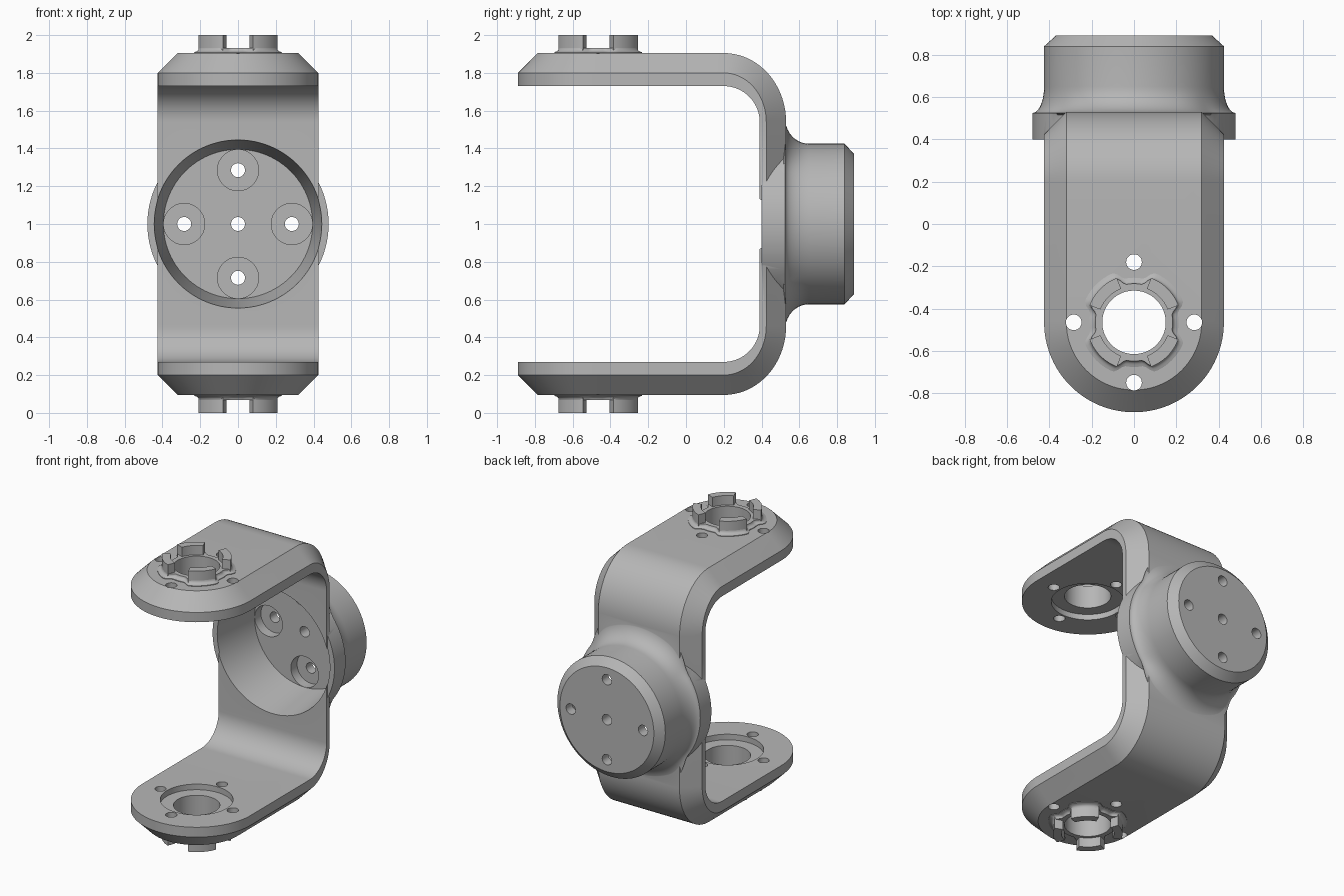
import bpy, bmesh
from math import sin, cos, pi, radians
from mathutils import Vector

if "Cube" in bpy.data.objects:
    bpy.data.objects.remove(bpy.data.objects["Cube"], do_unlink=True)

HUB_Y = -0.465
HALF_W = 0.425
CHAMFER = 0.105
SEG = 96

grey = bpy.data.materials.new("satin grey")
grey.use_nodes = True
grey.diffuse_color = (0.47, 0.47, 0.47, 1)
grey.node_tree.nodes["Principled BSDF"].inputs["Base Color"].default_value = (0.47, 0.47, 0.47, 1)


def loft(name, rings, caps=True, cyclic=False):
    """Bridge equal closed loops of points into one solid."""
    bm = bmesh.new()
    loops = [[bm.verts.new(p) for p in ring] for ring in rings]
    n = len(loops[0])
    pairs = list(zip(loops, loops[1:])) + ([(loops[-1], loops[0])] if cyclic else [])
    for a, b in pairs:
        for i in range(n):
            j = (i + 1) % n
            bm.faces.new((a[i], a[j], b[j], b[i]))
    if caps:
        bm.faces.new(loops[0])
        bm.faces.new(loops[-1])
    bmesh.ops.remove_doubles(bm, verts=bm.verts, dist=1e-5)
    bmesh.ops.recalc_face_normals(bm, faces=bm.faces)
    mesh = bpy.data.meshes.new(name)
    bm.to_mesh(mesh)
    bm.free()
    mesh.materials.append(grey)
    obj = bpy.data.objects.new(name, mesh)
    bpy.context.collection.objects.link(obj)
    return obj


def circle_y(r, y, x=0, z=1, n=SEG):
    return [Vector((x + r * cos(2 * pi * i / n), y, z + r * sin(2 * pi * i / n))) for i in range(n)]


def circle_z(r, z, x=0, y=HUB_Y, n=SEG):
    return [Vector((x + r * cos(2 * pi * i / n), y + r * sin(2 * pi * i / n), z)) for i in range(n)]


def combine(target, tool, operation):
    """Apply a boolean and discard the tool."""
    mod = target.modifiers.new("join", 'BOOLEAN')
    mod.operation = operation
    mod.solver = 'EXACT'
    mod.object = tool
    bpy.ops.object.select_all(action='DESELECT')
    bpy.context.view_layer.objects.active = target
    target.select_set(True)
    bpy.ops.object.modifier_apply(modifier=mod.name)
    bpy.data.objects.remove(tool, do_unlink=True)


def smooth(obj):
    bpy.ops.object.select_all(action='DESELECT')
    bpy.context.view_layer.objects.active = obj
    obj.select_set(True)
    bpy.ops.object.shade_smooth_by_angle(angle=radians(30))


# Fork: each station holds (half width, y, z) for inner, chamfer and outer lines
stations = []
for i in range(25):
    t = pi / 2 * (1 - i / 24)
    R, r = HALF_W, HALF_W - CHAMFER
    stations.append([(R * cos(t), HUB_Y - R * sin(t), 0.27),
                     (R * cos(t), HUB_Y - R * sin(t), 0.20),
                     (r * cos(t), HUB_Y - r * sin(t), 0.095)])
for i in range(19):
    t = pi / 2 * i / 18
    stations.append([(w, 0.2 + ry * sin(t), 0.46 - rz * cos(t)) for w, ry, rz in
                     ((HALF_W, 0.19, 0.19), (HALF_W, 0.225, 0.26), (HALF_W - CHAMFER, 0.33, 0.365))])
stations += [[(w, y, 2 - z) for w, y, z in s] for s in reversed(stations)]


def section(s):
    (wi, yi, zi), (wm, ym, zm), (wo, yo, zo) = s
    return [Vector(p) for p in ((-wi, yi, zi), (wi, yi, zi), (wm, ym, zm),
                                (wo, yo, zo), (-wo, yo, zo), (-wm, ym, zm))]


fork = loft("fork_bracket", [section(s) for s in stations], caps=False)

# Rear boss with a fillet that spreads further over the flat of the fork
def fillet_ring(t):
    ring = []
    for p in circle_y(1, 0.525 + 0.125 * (1 - cos(t)), z=0):
        k = min(1, max(0, (abs(p.z) - 0.6) / 0.3))
        spread = 0.055 + 0.08 * k * k * (3 - 2 * k)
        rad = HALF_W + spread * (1 - sin(t))
        ring.append(Vector((rad * p.x, p.y, 1 + rad * p.z)))
    return ring


boss_rings = [circle_y(0.48, 0.40), circle_y(0.48, 0.515)]
boss_rings += [fillet_ring(pi / 2 * i / 10) for i in range(11)]
for ring in boss_rings[2:]:
    for p in ring:
        p.y = 0.525 + (p.y - 0.525)
boss_rings += [circle_y(HALF_W, 0.84), circle_y(0.37, 0.89)]
combine(fork, loft("rear_boss", boss_rings), 'UNION')

# Tapered motor pocket, screw counterbores and screw holes
combine(fork, loft("pocket", [circle_y(0.452, 0.34), circle_y(0.395, 0.75)]), 'DIFFERENCE')
offsets = [(0.285, 0), (-0.285, 0), (0, 0.285), (0, -0.285)]
for dx, dz in offsets:
    combine(fork, loft("counterbore", [circle_y(0.109, 0.73, dx, 1 + dz, 48),
                                       circle_y(0.109, 0.82, dx, 1 + dz, 48)]), 'DIFFERENCE')
for dx, dz in offsets + [(0, 0)]:
    combine(fork, loft("screw_hole", [circle_y(0.037, 0.6, dx, 1 + dz, 32),
                                      circle_y(0.037, 1.0, dx, 1 + dz, 32)]), 'DIFFERENCE')

# Arm bores, inner bearing recesses and arm screw holes
combine(fork, loft("bore", [circle_z(0.15, -0.1), circle_z(0.15, 2.1)]), 'DIFFERENCE')
combine(fork, loft("recess", [circle_z(0.235, 0.23), circle_z(0.235, 1.77)]), 'DIFFERENCE')
for dx, dy in offsets:
    combine(fork, loft("arm_hole", [circle_z(0.037, -0.1, dx, HUB_Y + dy, 32),
                                    circle_z(0.037, 2.1, dx, HUB_Y + dy, 32)]), 'DIFFERENCE')
smooth(fork)


# Coupling hubs: a notched filleted collar and four curved teeth on each arm
def collar_ring(extra, z):
    ring = []
    for p in circle_z(1, z, y=0):
        k = min(1, max(0, (abs(2 * p.x * p.y) - 0.4) / 0.35))
        rad = 0.183 + 0.042 * k * k * (3 - 2 * k) + extra
        ring.append(Vector((rad * p.x, HUB_Y + rad * p.y, z)))
    return ring


def flip(rings, up):
    return rings if up else [[Vector((p.x, p.y, 2 - p.z)) for p in ring] for ring in rings]


for up, label in ((True, "upper"), (False, "lower")):
    rings = [circle_z(0.15, 1.88), collar_ring(0.028, 1.88), collar_ring(0.028, 1.909)]
    rings += [collar_ring(0.028 * (1 - sin(t)), 1.911 + 0.022 * (1 - cos(t)))
              for t in (0.3, 0.6, 0.9, 1.2, pi / 2)]
    rings += [circle_z(0.15, 1.933)]
    smooth(loft(label + "_collar", flip(rings, up), caps=False, cyclic=True))
    for q in range(4):
        rings = []
        for i in range(13):
            a = radians(45 + 90 * q - 24 + 4 * i)
            rings.append([Vector((r * cos(a), HUB_Y + r * sin(a), z))
                          for r, z in ((0.17, 1.9), (0.225, 1.9), (0.225, 2.0), (0.17, 2.0))])
        smooth(loft(label + "_tooth_" + str(q + 1), flip(rings, up)))
